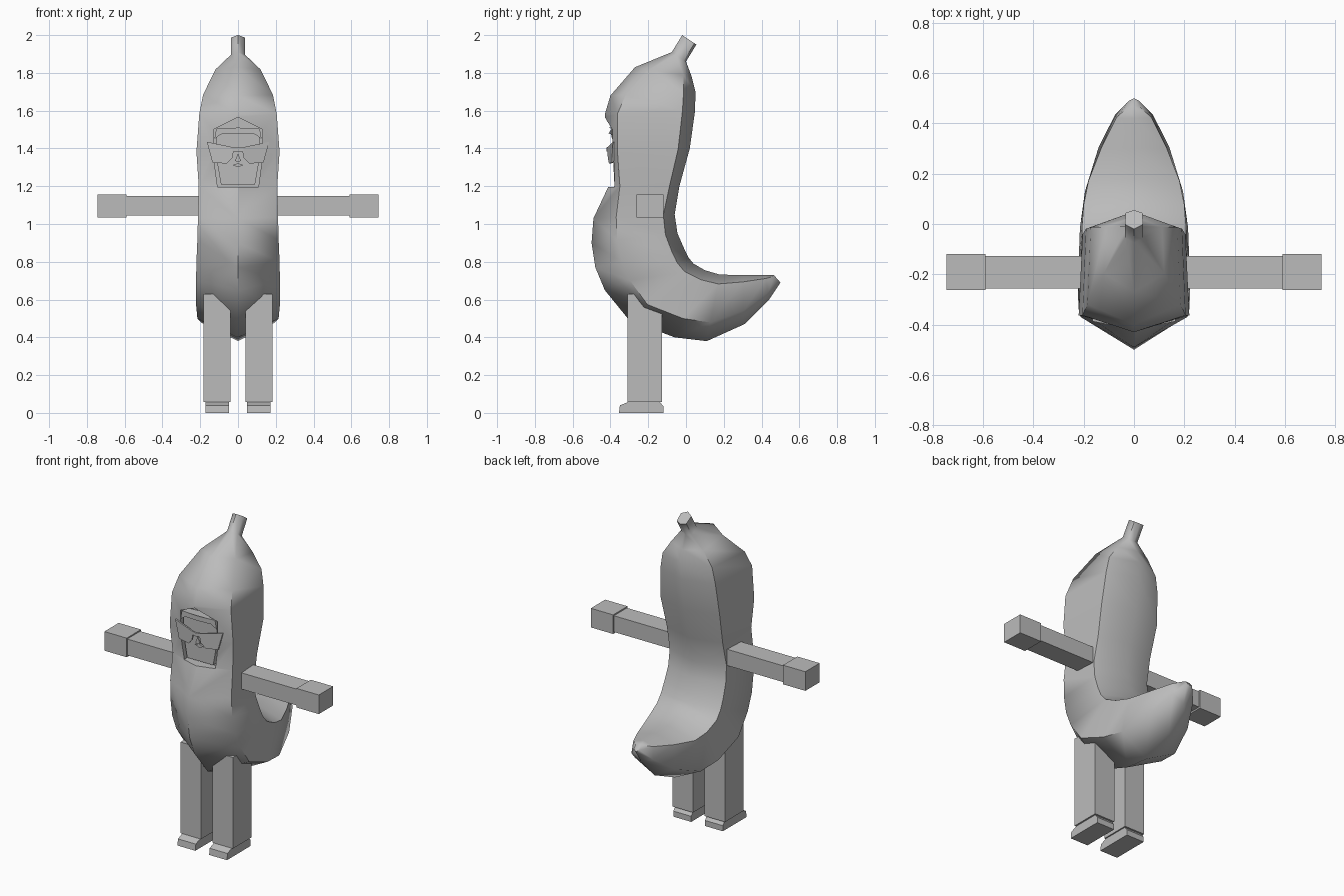
import bpy, bmesh, math

grey = bpy.data.materials.new("grey")
grey.diffuse_color = (0.5, 0.5, 0.5, 1)


def finish(name, bm):
    bmesh.ops.recalc_face_normals(bm, faces=bm.faces)
    me = bpy.data.meshes.new(name)
    bm.to_mesh(me)
    bm.free()
    me.materials.append(grey)
    ob = bpy.data.objects.new(name, me)
    bpy.context.collection.objects.link(ob)
    return ob


def loft(name, rings):
    bm = bmesh.new()
    vs = [[bm.verts.new(p) for p in r] for r in rings]
    n = len(vs[0])
    for a, b in zip(vs, vs[1:]):
        for i in range(n):
            j = (i + 1) % n
            bm.faces.new((a[i], a[j], b[j], b[i]))
    bm.faces.new(vs[0])
    bm.faces.new(vs[-1])
    return finish(name, bm)


def box(name, x, y, z):
    return loft(name, [[(x[0], y[0], h), (x[1], y[0], h), (x[1], y[1], h), (x[0], y[1], h)] for h in z])


def plate(name, half, y0, y1, sweep=0):
    """Front-facing outline mirrored across x = 0, extruded along y."""
    pts = half + [(-x, z) for x, z in reversed(half) if x > 0]
    return loft(name, [[(x, y + sweep * abs(x), z) for x, z in pts] for y in (y0, y1)])


# Curved body sections: outer y, z, inner y, z, half width, front corner depth
sections = [
    (-0.02, 2.00, 0.055, 1.95, 0.036, 0.25), (-0.075, 1.91, 0.0, 1.86, 0.036, 0.25),
    (-0.27, 1.83, 0.03, 1.78, 0.12, 0.25), (-0.40, 1.68, 0.05, 1.70, 0.185, 0.18),
    (-0.43, 1.58, 0.048, 1.60, 0.205, 0.14), (-0.42, 1.38, 0.02, 1.40, 0.22, 0.13),
    (-0.41, 1.20, -0.035, 1.20, 0.208, 0.16), (-0.49, 1.03, -0.06, 1.05, 0.212, 0.28),
    (-0.50, 0.90, -0.045, 0.95, 0.215, 0.3), (-0.48, 0.77, -0.01, 0.87, 0.22, 0.3),
    (-0.43, 0.65, 0.015, 0.82, 0.222, 0.3), (-0.30, 0.49, 0.04, 0.79, 0.222, 0.28),
    (-0.06, 0.40, 0.10, 0.755, 0.215, 0.28), (0.11, 0.38, 0.18, 0.732, 0.195, 0.28),
    (0.31, 0.47, 0.30, 0.73, 0.14, 0.28), (0.44, 0.60, 0.42, 0.73, 0.075, 0.28),
    (0.50, 0.69, 0.465, 0.73, 0.02, 0.28)]
rings = []
for ya, za, yb, zb, w, t in sections:
    ring = [(0, 0), (w, t), (w * 0.93, 0.86), (0, 1), (-w * 0.93, 0.86), (-w, t)]
    rings.append([(x, ya + (yb - ya) * s, za + (zb - za) * s) for x, s in ring])
body = loft("body", rings)

# Face opening cut into the body
cutter = plate("face_cutter", [(0.0, 1.565), (0.13, 1.50), (0.13, 1.36), (0.108, 1.195)], -0.6, -0.345)
cutter.hide_render = True
cut = body.modifiers.new("face_opening", "BOOLEAN")
cut.object = cutter
cut.solver = "EXACT"
bpy.context.view_layer.objects.active = body
body.select_set(True)
bpy.ops.object.modifier_apply(modifier=cut.name)
bpy.data.objects.remove(cutter)
bpy.ops.object.shade_smooth_by_angle(angle=math.radians(62))

# Face, hair, mouth and nose
plate("face", [(0.115, 1.48), (0.115, 1.35), (0.09, 1.21)], -0.375, -0.33)
plate("hair", [(0.0, 1.48), (0.09, 1.475), (0.125, 1.45), (0.115, 1.505), (0.0, 1.51)], -0.41, -0.34, 0.15)
plate("mouth", [(0.0, 1.30), (0.03, 1.312), (0.0, 1.322)], -0.385, -0.36)
plate("nose", [(0.0, 1.375), (0.016, 1.335), (0.0, 1.328)], -0.4, -0.36)

# Sunglasses: lenses, bridge, temples
plate("glasses_bridge", [(0.0, 1.405), (0.03, 1.408), (0.03, 1.385), (0.0, 1.385)], -0.42, -0.41, 0.2)
for side, s in (("left", -1), ("right", 1)):
    lens = [(0.02, 1.405), (0.165, 1.435), (0.135, 1.325), (0.06, 1.32), (0.03, 1.35)]
    loft("glasses_lens_" + side, [[(s * x, y + 0.2 * x, z) for x, z in lens] for y in (-0.42, -0.41)])
    box("glasses_temple_" + side, (s * 0.145, s * 0.155), (-0.385, -0.33), (1.405, 1.425))

    # Arms and hands
    box("arm_" + side, (s * 0.15, s * 0.6), (-0.256, -0.127), (1.045, 1.147))
    box("hand_" + side, (s * 0.59, s * 0.745), (-0.262, -0.12), (1.035, 1.155))

    # Legs and shoes
    box("leg_" + side, (s * 0.04, s * 0.182), (-0.31, -0.127), (0.058, 0.63))
    shoe = [(-0.355, 0), (-0.35, 0.04), (-0.30, 0.06), (-0.14, 0.06), (-0.12, 0.035), (-0.12, 0)]
    loft("shoe_" + side, [[(s * x, y, z) for y, z in shoe] for x in (0.048, 0.172)])
